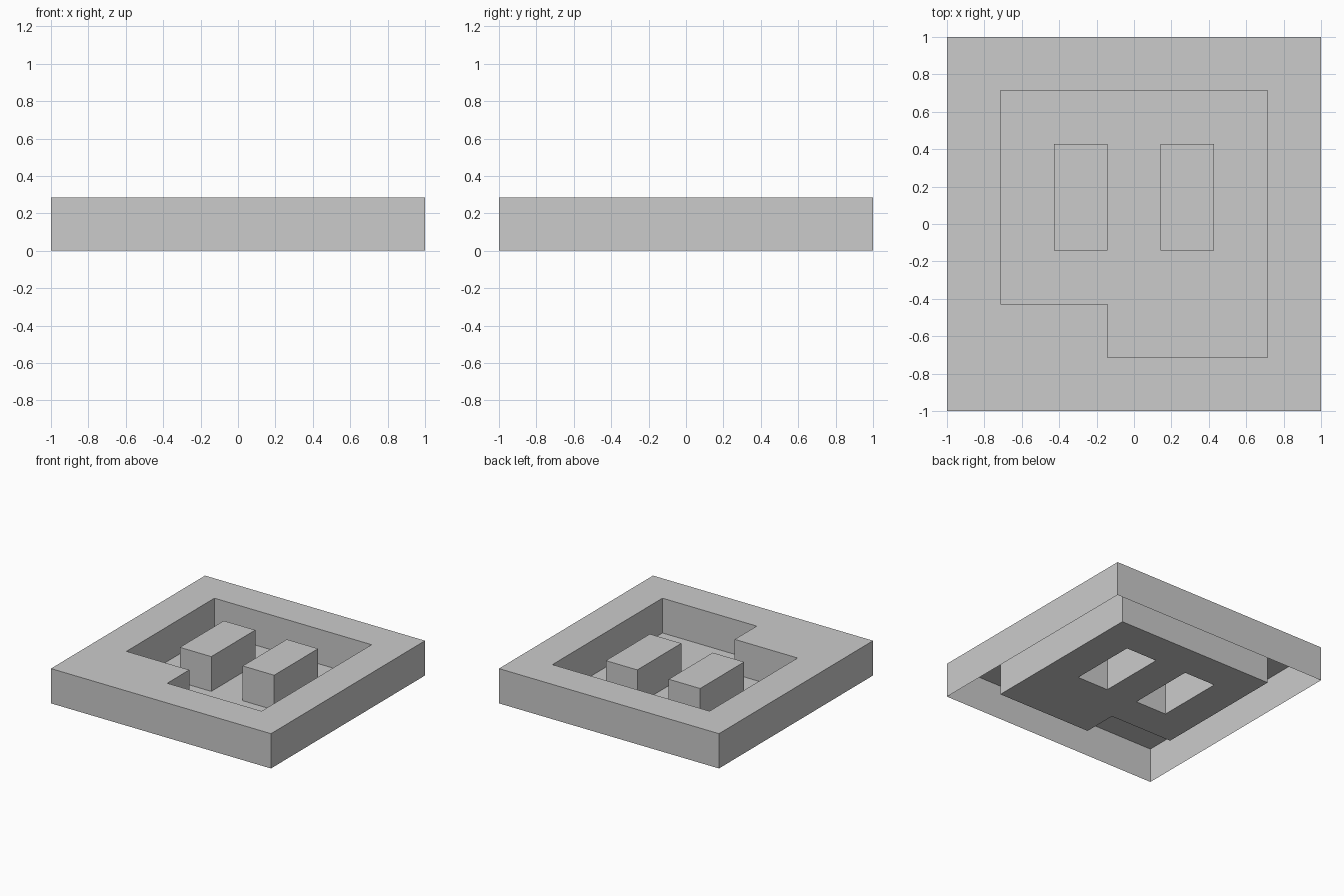
import bpy
import bmesh

if "Cube" in bpy.data.objects:
    bpy.data.objects.remove(bpy.data.objects["Cube"])

# Plan of the tile seen from above: R = raised rim, P = raised pillar, . = sunken floor
PLAN = [
    "RRRRRRR",
    "R.....R",
    "R.P.P.R",
    "R.P.P.R",
    "R.....R",
    "RRR...R",
    "RRRRRRR",
]
N = len(PLAN)
CELL = 2 / N
HEIGHT = CELL


def kind(col, row):
    inside = 0 <= col < N and 0 <= row < N
    return PLAN[N - 1 - row][col] if inside else " "


def build_part(name, letter, z):
    """Open-bottomed sheet over the marked cells, with walls down to the ground."""
    bm = bmesh.new()

    def quad(points):
        bm.faces.new([bm.verts.new((-1 + i * CELL, -1 + j * CELL, h)) for i, j, h in points])

    for row in range(N):
        for col in range(N):
            if kind(col, row) != letter:
                continue
            corners = [(col, row), (col + 1, row), (col + 1, row + 1), (col, row + 1)]
            quad([(i, j, z) for i, j in corners])
            if z == 0:
                continue
            # Walls where the raised area ends
            for k, (dc, dr) in enumerate([(0, -1), (1, 0), (0, 1), (-1, 0)]):
                if kind(col + dc, row + dr) != letter:
                    a, b = corners[k], corners[(k + 1) % 4]
                    quad([(*a, 0), (*b, 0), (*b, z), (*a, z)])
    bmesh.ops.remove_doubles(bm, verts=bm.verts[:], dist=1e-4)
    mesh = bpy.data.meshes.new(name)
    bm.to_mesh(mesh)
    bm.free()
    bpy.context.collection.objects.link(bpy.data.objects.new(name, mesh))


build_part("rim", "R", HEIGHT)
build_part("pillars", "P", HEIGHT)
build_part("recess_floor", ".", 0)
